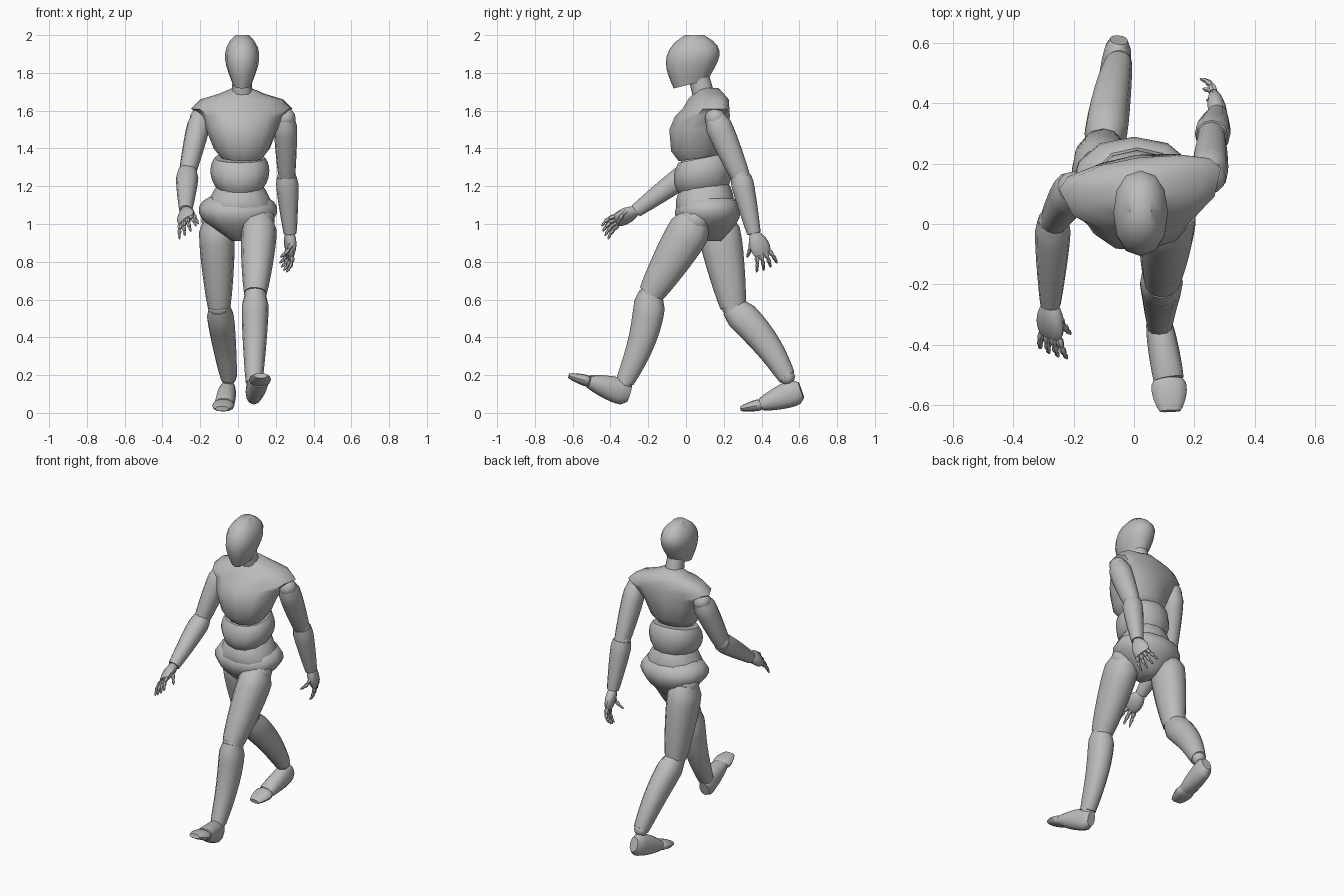
import bpy, math
from mathutils import Vector, Matrix

cube = bpy.data.objects.get("Cube")
if cube:
    bpy.data.objects.remove(cube, do_unlink=True)

grey = bpy.data.materials.new("clay grey")
grey.use_nodes = True
grey.diffuse_color = (0.5, 0.5, 0.5, 1)
grey.node_tree.nodes["Principled BSDF"].inputs["Base Color"].default_value = grey.diffuse_color
parts = []


def finish(obj, name):
    obj.name = name
    obj.data.materials.append(grey)
    parts.append(obj)


def loft(name, rings):
    """Skin a list of closed rings and cap both ends."""
    n = len(rings[0])
    verts = [corner for loop in rings for corner in loop]
    faces = [(k + i, k + (i + 1) % n, k + n + (i + 1) % n, k + n + i)
             for k in range(0, len(verts) - n, n) for i in range(n)]
    faces.append(tuple(reversed(range(n))))
    faces.append(tuple(range(len(verts) - n, len(verts))))
    mesh = bpy.data.meshes.new(name)
    mesh.from_pydata(verts, [], faces)
    obj = bpy.data.objects.new(name, mesh)
    bpy.context.collection.objects.link(obj)
    finish(obj, name)


def ring(centre, across, along, width, front, back, sides=12):
    """Slightly squared oval whose front and back depths may differ."""
    corners = []
    for i in range(sides):
        angle = math.tau * i / sides
        c, s = math.cos(angle), math.sin(angle)
        c, s = (math.copysign(abs(value) ** 0.9, value) for value in (c, s))
        corners.append(centre + across * c * width + along * s * (back if s > 0 else front))
    return corners


def mix(a, b, t):
    return a + (b - a) * t


def swell(size, t, peak):
    """Radius at t for size = (start, bulge, end), bulging most at peak."""
    start, bulge, end = size
    wave = max(0, math.sin(math.pi * t ** (math.log(0.5) / math.log(peak))))
    return mix(start, end, t) + bulge * wave ** 0.75


def limb(name, start, end, width, depth, peak=0.4, bow=0, ref=(1, 0, 0), steps=8, sides=12):
    """Swelling tube between two joints, bowed to the back; width is measured along ref."""
    start, end, across = Vector(start), Vector(end), Vector(ref)
    axis = (end - start).normalized()
    across = (across - axis * across.dot(axis)).normalized()
    rings = []
    for k in range(steps + 1):
        t = k / steps
        d = swell(depth, t, peak)
        centre = mix(start, end, t) + Vector((0, bow * math.sin(math.pi * t), 0))
        rings.append(ring(centre, across, axis.cross(across),
                          swell(width, t, peak), d, d, sides))
    loft(name, rings)


def drum(name, bottom, top, width, depth, peak=0.5, slope=(0, 0), steps=8):
    """Swelling upright block whose rings tip up towards the back by slope."""
    rings = []
    for k in range(steps + 1):
        t = k / steps
        d = swell(depth, t, peak)
        tip = Vector((0, 1, mix(*slope, t)))
        rings.append(ring(mix(Vector(bottom), Vector(top), t), Vector((1, 0, 0)), tip,
                          swell(width, t, peak), d, d))
    loft(name, rings)


def ball(name, centre, radius):
    bpy.ops.mesh.primitive_uv_sphere_add(segments=12, ring_count=8, radius=radius, location=centre)
    finish(bpy.context.object, name)


def hand(side, wrist, reach, spread, curl):
    """Palm, four fingers fanned along spread, and a thumb; all bend towards curl."""
    wrist = Vector(wrist)
    reach, spread, curl = (Vector(way).normalized() for way in (reach, spread, curl))
    limb(side + "_palm", wrist, wrist + reach * 0.12,
         (0.026, 0.018, 0.044), (0.024, 0.01, 0.015), 0.5, ref=spread)

    def digit(name, tip, way, size):
        for k, joint in enumerate(("base", "middle", "end")):
            base = tip
            bent = (way + curl * (0.15 + 0.4 * k)).normalized()
            tip = base + bent * (0.038 - 0.004 * k) * size
            thick = (0.013 - 0.002 * k) * size
            point = 0.3 if joint == "end" else 0.7
            radii = (thick * 0.7, thick * 0.4, thick * point)
            limb(f"{side}_{name}_{joint}", base, tip, radii, radii, 0.35,
                 ref=spread, steps=3, sides=6)

    for i, name in enumerate(("index", "middle", "ring", "little")):
        off = 1 - i * 2 / 3
        size = 1 - 0.07 * abs(off)
        digit(name, wrist + reach * 0.115 + spread * off * 0.037, reach + spread * off * 0.3, size)
    digit("thumb", wrist + spread * 0.035 + reach * 0.04,
          reach * 0.9 + spread * 0.4 + curl * 0.5, 1)


# head and trunk
drum("head", (0.022, 0.025, 1.74), (0.022, 0.045, 2),
     width=(0.05, 0.05, 0.035), depth=(0.09, 0.075, 0.05), peak=0.6, slope=(0.25, 0))
limb("neck", (0.02, 0.11, 1.62), (0.022, 0.07, 1.77),
     width=(0.06, 0, 0.05), depth=(0.06, 0, 0.055))
drum("abdomen", (0.01, 0.09, 1.18), (0.01, 0.09, 1.35),
     width=(0.115, 0.03, 0.135), depth=(0.13, 0.025, 0.13), slope=(0.1, 0.2))
drum("waist", (0.01, 0.1, 1.08), (0.01, 0.1, 1.21),
     width=(0.175, 0.01, 0.115), depth=(0.15, 0.015, 0.12), slope=(0, 0.1))
drum("pelvis", (0, 0.115, 0.91), (0, 0.115, 1.15),
     width=(0.03, 0.11, 0.14), depth=(0.07, 0.08, 0.11), peak=0.58, slope=(0, 0.05))

# chest, turned with the stride: height, y, half width, front depth, back depth
turn = Matrix.Rotation(0.13, 3, 'Z')
chest = [(1.35, 0.07, 0.11, 0.11, 0.1), (1.4, 0.07, 0.15, 0.15, 0.14),
         (1.5, 0.08, 0.19, 0.17, 0.14), (1.57, 0.13, 0.22, 0.19, 0.1),
         (1.61, 0.15, 0.27, 0.17, 0.07), (1.66, 0.15, 0.22, 0.14, 0.07),
         (1.69, 0.14, 0.12, 0.1, 0.06), (1.72, 0.12, 0.05, 0.06, 0.05)]
loft("chest", [ring(Vector((0.02, y, z)), turn @ Vector((1, 0, 0)),
                    turn @ Vector((0, 1, max(0, 1.5 - z))), width, front, back)
               for z, y, width, front, back in chest])

# joints of the walking pose
pose = {
    "left": dict(shoulder=(0.25, 0.155, 1.56), elbow=(0.258, 0.29, 1.25), wrist=(0.276, 0.36, 0.95),
                 hip=(0.115, 0.05, 1.02), knee=(0.092, -0.185, 0.63), ankle=(0.085, -0.325, 0.16),
                 heel=(0.078, -0.3, 0.1), instep=(0.115, -0.515, 0.167), toe=(0.12, -0.62, 0.197)),
    "right": dict(shoulder=(-0.2, 0.12, 1.56), elbow=(-0.268, 0.01, 1.27), wrist=(-0.277, -0.265, 1.07),
                  hip=(-0.115, 0.165, 1.02), knee=(-0.1, 0.25, 0.56), ankle=(-0.05, 0.535, 0.19),
                  heel=(-0.05, 0.61, 0.12), instep=(-0.075, 0.4, 0.045), toe=(-0.085, 0.29, 0.022)),
}

# limb segments: from joint, to joint, width, depth, peak of the swelling, bow
segments = {
    "upper_arm": ("shoulder", "elbow", (0.05, 0.012, 0.044), (0.055, 0.016, 0.05), 0.25, 0),
    "forearm": ("elbow", "wrist", (0.052, 0.01, 0.034), (0.055, 0.008, 0.036), 0.25, 0),
    "thigh": ("hip", "knee", (0.07, 0.026, 0.06), (0.085, 0.03, 0.068), 0.25, 0),
    "shin": ("knee", "ankle", (0.055, 0.018, 0.044), (0.065, 0.022, 0.048), 0.22, 0.025),
    "foot": ("heel", "instep", (0.03, 0.012, 0.05), (0.045, 0.027, 0.034), 0.3, 0),
    "toes": ("instep", "toe", (0.048, 0.015, 0.035), (0.028, 0.006, 0.013), 0.4, 0),
}
balls = dict(shoulder=0.055, elbow=0.05, wrist=0.027, hip=0.08, knee=0.06, ankle=0.042)

for side, joints in pose.items():
    for part, (start, end, *shape) in segments.items():
        limb(f"{side}_{part}", joints[start], joints[end], *shape)
    for joint, radius in balls.items():
        ball(f"{side}_{joint}_joint", joints[joint], radius)

hand("left", pose["left"]["wrist"], reach=(0, 0.4, -0.9), spread=(0.3, -0.9, -0.4),
     curl=(-0.9, -0.3, 0))
hand("right", pose["right"]["wrist"], reach=(0, -0.9, -0.45), spread=(0.6, -0.2, 0.5),
     curl=(0.3, 0.1, -0.9))

# smooth shading that keeps the part rims crisp
bpy.ops.object.select_all(action='DESELECT')
for obj in parts:
    obj.select_set(True)
bpy.context.view_layer.objects.active = parts[0]
bpy.ops.object.shade_smooth_by_angle(angle=math.radians(45))
